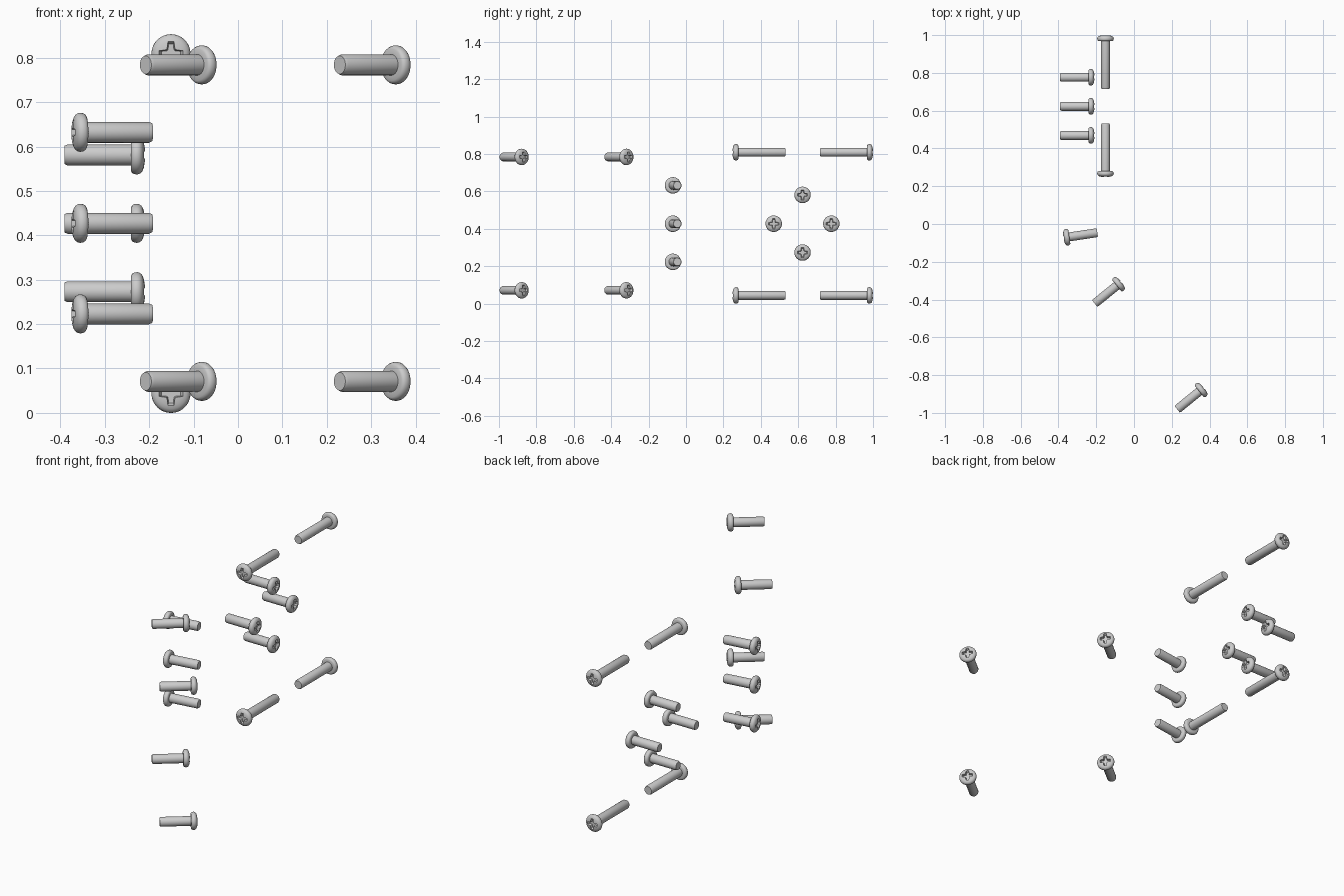
import bpy, bmesh
from math import sin, cos, pi, radians
from mathutils import Vector, Matrix

if "Cube" in bpy.data.objects:
    bpy.data.objects.remove(bpy.data.objects["Cube"])

SEG = 48
R_SHAFT, R_HEAD = 0.0235, 0.044


def new_object(name, bm):
    bmesh.ops.recalc_face_normals(bm, faces=bm.faces)
    mesh = bpy.data.meshes.new(name)
    bm.to_mesh(mesh)
    bm.free()
    obj = bpy.data.objects.new(name, mesh)
    bpy.context.collection.objects.link(obj)
    return obj


def lathe(name, profile):
    """Closed solid of revolution about z; both profile ends lie on the axis."""
    bm = bmesh.new()
    rings = []
    for r, z in profile:
        if r == 0:
            rings.append([bm.verts.new((0, 0, z))] * SEG)
        else:
            rings.append([bm.verts.new((r * cos(2 * pi * i / SEG), r * sin(2 * pi * i / SEG), z))
                          for i in range(SEG)])
    for a, b in zip(rings, rings[1:]):
        for i in range(SEG):
            j = (i + 1) % SEG
            bm.faces.new(list(dict.fromkeys((a[i], a[j], b[j], b[i]))))
    return new_object(name, bm)


def cross_cutter(top, depth):
    """Tapered cross that carves the driver recess."""
    bm = bmesh.new()
    arm = [(0.030, -0.0075), (0.030, 0.0075), (0.014, 0.009), (0.0105, 0.0105), (0.009, 0.014)]
    outline = []
    for k in range(4):
        c, s = cos(k * pi / 2), sin(k * pi / 2)
        outline += [(x * c - y * s, x * s + y * c) for x, y in arm]
    low = [bm.verts.new((x * 0.72, y * 0.72, top - depth)) for x, y in outline]
    high = [bm.verts.new((x, y, top + 0.002)) for x, y in outline]
    n = len(outline)
    bm.faces.new(low[::-1])
    bm.faces.new(high)
    for i in range(n):
        j = (i + 1) % n
        bm.faces.new((low[i], low[j], high[j], high[i]))
    return new_object("recess_cutter", bm)


def screw_mesh(length):
    """Pan-head screw: tip at the origin, head end at z = length."""
    head = [(0.036, 0.032), (0.0405, 0.0295), (0.043, 0.025), (R_HEAD, 0.019), (0.043, 0.0135),
            (0.040, 0.009), (0.035, 0.0055), (0.028, 0.003), (0.018, 0.001), (0, 0)]
    profile = [(0, 0), (R_SHAFT - 0.003, 0), (R_SHAFT, 0.007), (R_SHAFT, length - 0.032)]
    profile += [(r, length - d) for r, d in head]
    body = lathe("screw_body", profile)
    cutter = cross_cutter(length, 0.014)
    mod = body.modifiers.new("recess", 'BOOLEAN')
    mod.operation, mod.solver, mod.object = 'DIFFERENCE', 'EXACT', cutter
    dg = bpy.context.evaluated_depsgraph_get()
    mesh = bpy.data.meshes.new_from_object(body.evaluated_get(dg))
    for o in (body, cutter):
        bpy.data.objects.remove(o)
    return mesh


def place(name, mesh, tip, angle):
    """Put a screw with its tip at a point, pointing horizontally at angle degrees."""
    d = Vector((cos(radians(angle)), sin(radians(angle)), 0))
    up = Vector((0, 0, 1))
    m = Matrix((up, d.cross(up), d)).transposed().to_4x4()
    obj = bpy.data.objects.new(name, mesh)
    obj.matrix_world = Matrix.Translation(tip) @ m
    bpy.context.collection.objects.link(obj)
    return obj


short, long = screw_mesh(0.182), screw_mesh(0.284)
screws = []

# four angled screws at the front
for x, y in ((-0.208, -0.421), (0.229, -0.981)):
    for z in (0.071, 0.784):
        screws.append(place("angled_screw", short, (x, y, z), 39))

# column of three slightly turned screws
for z in (0.223, 0.427, 0.632):
    screws.append(place("column_screw", short, (-0.194, -0.046, z), 188.5))

# diamond of four screws facing right
for dy, dz in ((0.154, 0), (-0.154, 0), (0, 0.154), (0, -0.154)):
    screws.append(place("diamond_screw", short, (-0.391, 0.623 + dy, 0.427 + dz), 0))

# two opposed pairs of long screws
for z in (0.044, 0.809):
    screws.append(place("long_screw_front", long, (-0.151, 0.532, z), -90))
    screws.append(place("long_screw_back", long, (-0.151, 0.716, z), 90))

bpy.ops.object.select_all(action='DESELECT')
for o in screws:
    o.select_set(True)
bpy.context.view_layer.objects.active = screws[0]
bpy.ops.object.shade_smooth_by_angle(angle=radians(32))
